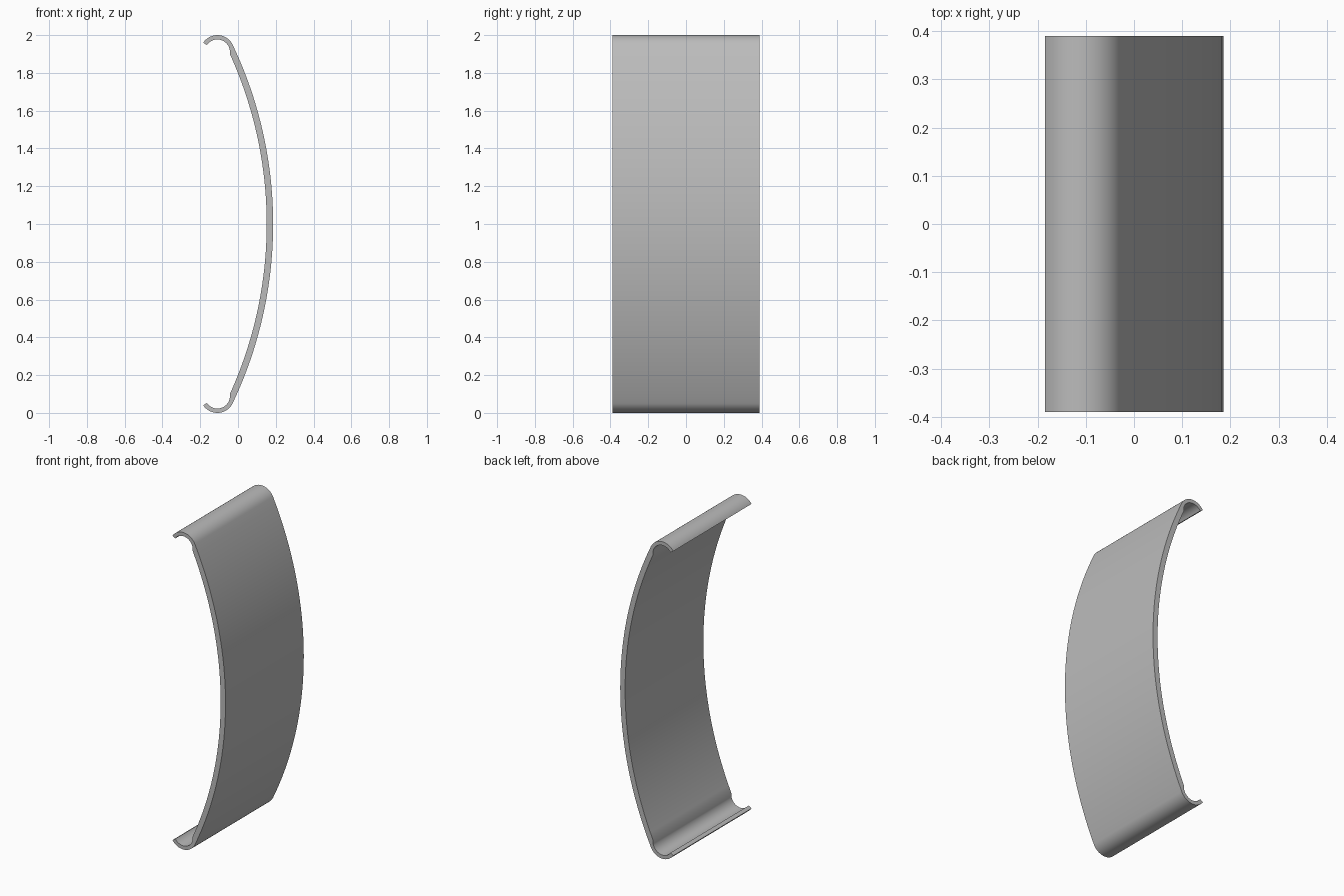
import bpy, bmesh
from math import sin, cos, radians, degrees, asin

cube = bpy.data.objects.get("Cube")
if cube:
    bpy.data.objects.remove(cube, do_unlink=True)

HALF_WIDTH = 0.39
MAIN_R, THICK = 2.209, 0.034         # large curved plate
HOOK_R, HOOK_IN = 0.09, 0.067        # rolled lips
MAIN_X = 0.186 - MAIN_R
HOOK_Z = 1 - HOOK_R                  # height of lip centre above the middle
JOIN = degrees(asin(HOOK_Z / (MAIN_R - HOOK_R)))
HOOK_X = MAIN_X + (MAIN_R - HOOK_R) * cos(radians(JOIN))


def arc(cx, cz, r, start, end, steps):
    angles = [radians(start + (end - start) * i / steps) for i in range(steps + 1)]
    return [(cx + r * cos(a), cz + r * sin(a)) for a in angles]


# Upper half of the section: plate, then lip, as matching outer and inner lines
outer = arc(MAIN_X, 0, MAIN_R, 0, JOIN, 20) + arc(HOOK_X, HOOK_Z, HOOK_R, JOIN, 146, 20)[1:]
inner = arc(MAIN_X, 0, MAIN_R - THICK, 0, JOIN - 1, 20)
inner += arc(HOOK_X, HOOK_Z, HOOK_IN, 5, 146, 20)[1:]


def full(line):
    return [(x, 1 - z) for x, z in reversed(line[1:])] + [(x, 1 + z) for x, z in line]


# Sweep the section across the width
bm = bmesh.new()
section = [[bm.verts.new((x, -HALF_WIDTH, z)) for x, z in full(line)] for line in (outer, inner)]
for i in range(len(section[0]) - 1):
    bm.faces.new([section[0][i], section[0][i + 1], section[1][i + 1], section[1][i]])
sweep = bmesh.ops.extrude_face_region(bm, geom=bm.faces[:], use_keep_orig=True)
moved = [g for g in sweep["geom"] if isinstance(g, bmesh.types.BMVert)]
bmesh.ops.translate(bm, verts=moved, vec=(0, 2 * HALF_WIDTH, 0))
bmesh.ops.recalc_face_normals(bm, faces=bm.faces[:])

mesh = bpy.data.meshes.new("curved_panel")
bm.to_mesh(mesh)
bm.free()
panel = bpy.data.objects.new("curved_panel", mesh)
bpy.context.collection.objects.link(panel)

# Plain grey finish
grey = bpy.data.materials.new("plain_grey")
grey.use_nodes = True
grey.diffuse_color = (0.5, 0.5, 0.5, 1)
grey.node_tree.nodes["Principled BSDF"].inputs["Base Color"].default_value = grey.diffuse_color
mesh.materials.append(grey)

bpy.ops.object.select_all(action="DESELECT")
panel.select_set(True)
bpy.context.view_layer.objects.active = panel
bpy.ops.object.shade_smooth_by_angle(angle=radians(35))
